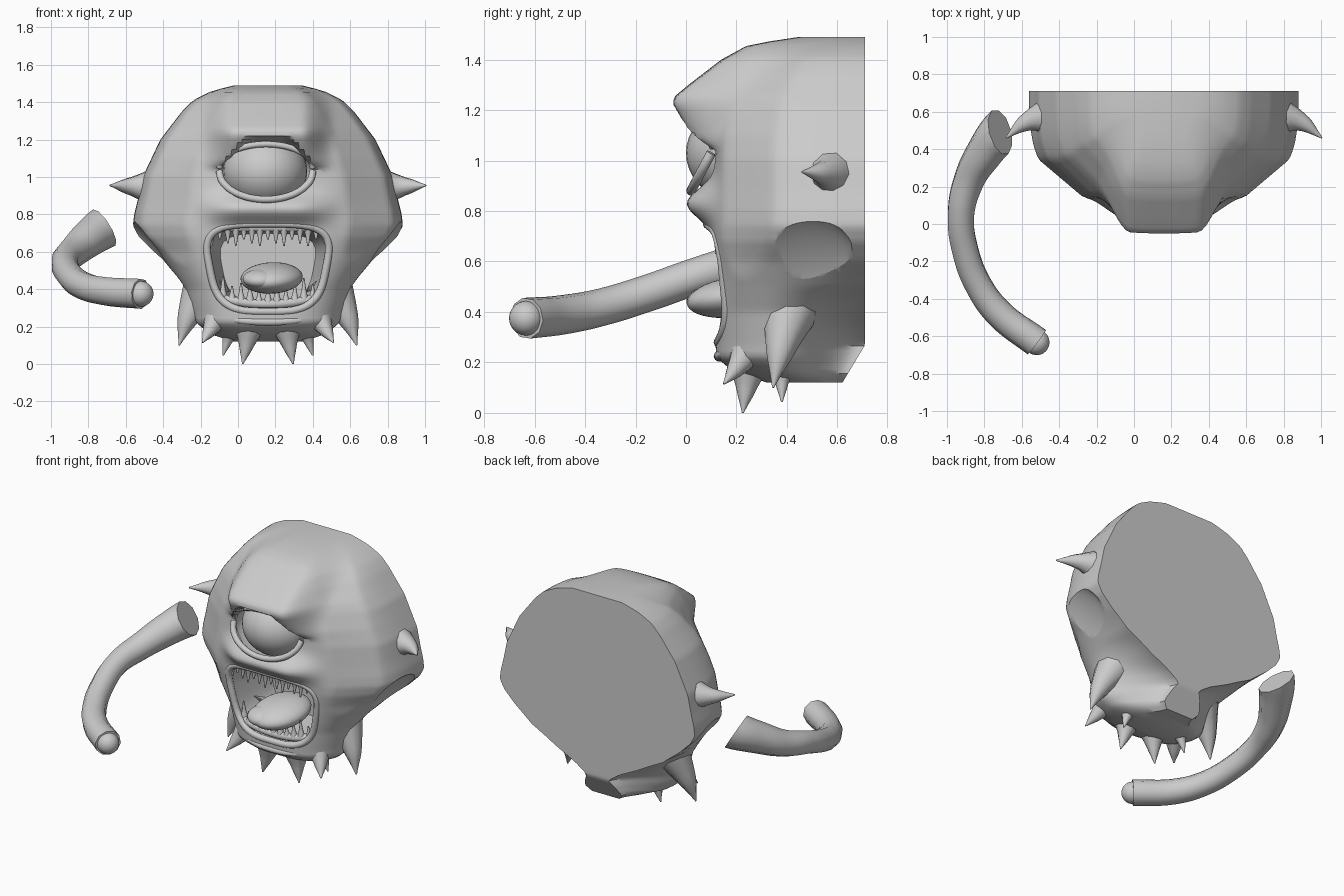
import bpy, bmesh, math
from mathutils import Vector

cube = bpy.data.objects.get("Cube")
if cube:
    bpy.data.objects.remove(cube, do_unlink=True)

CX, POWER = 0.16, 3.1          # body centre line, squareness of the cross-section
grey = bpy.data.materials.new("clay grey")
grey.use_nodes = True
grey.diffuse_color = (0.6, 0.6, 0.6, 1)
grey.node_tree.nodes["Principled BSDF"].inputs["Base Color"].default_value = grey.diffuse_color


def activate(ob):
    bpy.ops.object.select_all(action='DESELECT')
    ob.select_set(True)
    bpy.context.view_layer.objects.active = ob


def finish(ob, angle=40):
    ob.data.materials.clear()
    ob.data.materials.append(grey)
    activate(ob)
    bpy.ops.object.shade_smooth_by_angle(angle=math.radians(angle))
    return ob


def mesh_object(name, verts, faces):
    me = bpy.data.meshes.new(name)
    me.from_pydata(verts, [], faces)
    bm = bmesh.new()
    bm.from_mesh(me)
    bmesh.ops.recalc_face_normals(bm, faces=bm.faces)
    bm.to_mesh(me)
    bm.free()
    ob = bpy.data.objects.new(name, me)
    bpy.context.collection.objects.link(ob)
    return ob


def tube(name, pts, radii, cyclic=False):
    cu = bpy.data.curves.new(name, 'CURVE')
    cu.dimensions = '3D'
    cu.bevel_depth, cu.bevel_resolution, cu.use_fill_caps = 1, 3, True
    cu.resolution_u = 6
    sp = cu.splines.new('BEZIER')
    sp.bezier_points.add(len(pts) - 1)
    for point, p, r in zip(sp.bezier_points, pts, radii):
        point.co, point.radius = p, r
        point.handle_left_type = point.handle_right_type = 'AUTO'
    sp.use_cyclic_u = cyclic
    ob = bpy.data.objects.new(name, cu)
    bpy.context.collection.objects.link(ob)
    activate(ob)
    bpy.ops.object.convert(target='MESH')
    return finish(bpy.context.view_layer.objects.active)


def spike(name, base, tip, r, bend=(0, 0, 0)):
    a, b = Vector(base), Vector(tip)
    mid = a.lerp(b, 0.5) + Vector(bend)
    return tube(name, [a, mid, b], [r, r * 0.45, 0.004])


def ball(name, loc, scale, rot=(0, 0, 0)):
    bpy.ops.mesh.primitive_uv_sphere_add(segments=32, ring_count=20, location=loc, rotation=rot)
    ob = bpy.context.object
    ob.name, ob.scale = name, scale
    return finish(ob)


def lookup(table, z):
    for (z0, v0), (z1, v1) in zip(table, table[1:]):
        if z <= z1:
            return v0 + (v1 - v0) * max(0, (z - z0) / (z1 - z0))
    return table[-1][1]


def step(a, b, v):
    t = min(1, max(0, (v - a) / (b - a)))
    return t * t * (3 - 2 * t)


# Body profile by height: half width, narrowing at the back, front depth, brow depth
WIDTH = [(.12, .2), (.16, .34), (.22, .42), (.4, .475), (.5, .54), (.6, .61), (.68, .69), (.74, .722),
         (.8, .715), (.88, .695), (1, .67), (1.2, .575), (1.35, .46), (1.41, .4), (1.46, .3), (1.49, .18)]
TAPER = [(.12, .5), (.2, .3), (.27, .18), (.33, .36), (.4, .64), (.5, .9), (.6, 1)]
FRONT = [(.12, .32), (.17, .18), (.22, .12), (.4, .11), (.7, .1), (1.1, .11), (1.25, .15),
         (1.35, .23), (1.42, .31), (1.49, .5)]
BROW = [(1.05, .04), (1.22, -.05), (1.25, -.05), (1.3, .01), (1.4, .14), (1.46, .25), (1.49, .45)]


def back(z):
    return min(.71, .62 + (z - .12) * .6)


def chamfer(z):
    return 1.53 + .1 * (1 - step(.4, .75, z))


def bulge(u, z):
    u = abs(u)
    # Overhanging brow with lower corners, then the muzzle above the mouth
    low = 1.2 - .15 * step(.08, .27, u)
    brow = max(0, lookup(FRONT, z) - lookup(BROW, z)) * step(low - .02, low + .02, z)
    brow *= 1 - step(.18, .36, u)
    muzzle = .1 * math.exp(-((z - .83) / .075) ** 2) * (1 - step(.15, .42, u))
    return brow + muzzle


def front(u, z):
    t = abs(u / lookup(WIDTH, z))
    k = min(max(0, 1 - t ** POWER) ** (1 / POWER), chamfer(z) - t)
    return back(z) - (back(z) - lookup(FRONT, z)) * k - bulge(u, z)


# Body shell: stacked half-round rings closed by a flat back
ROWS, COLS = 76, 80
verts, faces = [], []
for i in range(ROWS + 1):
    z = .12 + 1.37 * i / ROWS
    w, d = lookup(WIDTH, z), back(z) - lookup(FRONT, z)
    for j in range(COLS + 1):
        a = math.pi * j / COLS
        c, s = math.cos(a), max(0, math.sin(a))
        r = min((abs(c) ** POWER + s ** POWER) ** (-1 / POWER), chamfer(z) / (abs(c) + s))
        u = w * r * c * (1 - (1 - lookup(TAPER, z)) * (1 - step(0, .6, s)))
        verts.append((CX + u, back(z) - d * r * s - bulge(u, z) * step(.5, .9, s), z))
N = COLS + 1
for i in range(ROWS):
    for j in range(N):
        k = (j + 1) % N
        faces.append((i * N + j, i * N + k, (i + 1) * N + k, (i + 1) * N + j))
faces += [tuple(range(N)), tuple(range(ROWS * N, ROWS * N + N))]
body = mesh_object("body", verts, faces)

# Mouth outline, a rounded trapezoid, and its cavity
mouth = []
for i in range(36):
    a = 2 * math.pi * i / 36
    c, s = math.cos(a), math.sin(a)
    r = (abs(c) ** 3.5 + abs(s) ** 3.5) ** (-1 / 3.5)
    mouth.append((r * c * (.305 + .045 * r * s), .515 + .23 * r * s))
M = len(mouth)
verts = [(CX + u * k, y, .51 + (z - .51) * k) for y, k in ((-.3, 1), (.15, 1), (.48, .8)) for u, z in mouth]
faces = [(i * M + j, i * M + (j + 1) % M, (i + 1) * M + (j + 1) % M, (i + 1) * M + j)
         for i in range(2) for j in range(M)]
faces += [tuple(range(M)), tuple(range(2 * M, 3 * M))]

# Cut the mouth, the eye socket and a shallow dish at each shoulder
cutters = [mesh_object("mouth_cutter", verts, faces),
           ball("socket_cutter", (CX - .01, .16, 1.02), (.255, .25, .165))]
for side in (1, -1):
    cutters.append(ball("shoulder_cutter", (CX + side * .65, .46, .61), (.055, .21, .22), (0, side * .62, 0)))
for cutter in cutters:
    mod = body.modifiers.new("cut", 'BOOLEAN')
    mod.operation, mod.object, mod.solver = 'DIFFERENCE', cutter, 'EXACT'
    activate(body)
    bpy.ops.object.modifier_apply(modifier=mod.name)
    bpy.data.objects.remove(cutter, do_unlink=True)
finish(body, 35)

# Lips, chin crease and eyelids
tube("lips", [(CX + u * 1.02, front(u, z) + .014, .515 + (z - .515) * 1.02) for u, z in mouth],
     [.021] * M, cyclic=True)
tube("chin_fold", [(CX + u, front(u, .225) + .012, .225 + .3 * u * u) for u in (-.28, -.14, 0, .14, .28)],
     [.01, .018, .022, .018, .01])
lid = [math.pi * (1 + i / 12) for i in range(13)]
for name, y, bow, z, rise, r in (("lower_eyelid", .1, .08, 1.03, .15, .019), ("upper_eyelid", .11, .05, 1.05, -.125, .017)):
    tube(name, [(CX - .01 + .25 * math.cos(a), y + bow * math.sin(a), z + rise * math.sin(a)) for a in lid],
         [r] * len(lid))
ball("eye", (CX - .015, .23, 1.03), (.225, .23, .2))

# Tongue, gums and teeth
ball("tongue", (CX + .02, .2, .46), (.165, .2, .08), (math.radians(8), 0, math.radians(-12)))
ball("tongue_tip", (CX - .04, .09, .455), (.095, .09, .05), (math.radians(12), 0, 0))
for name, half, root, gum_z, drop, count in (("upper", .3, .045, .73, -.1, 15), ("lower", .24, .04, .32, .12, 11)):
    spots = [half * (2 * i / (count - 1) - 1) for i in range(count)]
    line = [(CX + u, front(u, gum_z) + root, gum_z + (.5 * u * u if drop > 0 else 0)) for u in spots]
    tube(name + "_gum", line, [.025] * count)
    for i, p in enumerate(line):
        size = (1, .65, .85)[i % 3]
        spike(name + "_tooth", p, (p[0], p[1] - .01, p[2] + drop * size), .026)

# Horns on the cheeks, and spikes around the chin, on both sides
for side, word in ((1, "left"), (-1, "right")):
    spike(word + "_horn", (CX + side * .6, .58, .945), (CX + side * .845, .46, .955), .11, (side * .01, .025, 0))
    spike(word + "_jaw_spike", (CX + side * .32, .42, .45), (CX + side * .475, .345, .1), .13, (side * .03, -.01, -.03))
    spike(word + "_chin_spike", (CX + side * .26, .26, .27), (CX + side * .35, .15, .115), .08, (side * .01, -.01, -.02))
    spike(word + "_front_spike", (CX + side * .1, .25, .2), (CX + side * .135, .225, 0), .085, (0, 0, -.01))
    spike(word + "_under_spike", (CX + side * .2, .38, .18), (CX + side * .24, .38, .045), .055)

# Severed arm, sliced flat at the shoulder end, with a knobbed tip
path = [(-.58, .6, .8), (-.715, .49, .73), (-.8, .38, .67), (-.88, .24, .6), (-.925, .05, .545),
        (-.9, -.15, .475), (-.83, -.33, .42), (-.72, -.48, .39), (-.52, -.632, .375)]
slice_point, slice_normal = Vector(path[1]), Vector((.8, .25, .5))
arm = tube("right_arm", path, [.122, .114, .1, .084, .073, .073, .074, .078, .082])
bm = bmesh.new()
bm.from_mesh(arm.data)
bmesh.ops.remove_doubles(bm, verts=bm.verts, dist=.0005)
bmesh.ops.bisect_plane(bm, geom=bm.verts[:] + bm.edges[:] + bm.faces[:],
                       plane_co=slice_point, plane_no=slice_normal)
# Drop only the shoulder stub beyond the slice
stub = [v for v in bm.verts if v.co.y > .2 and (v.co - slice_point).dot(slice_normal) > .0005]
bmesh.ops.delete(bm, geom=stub, context='VERTS')
bmesh.ops.holes_fill(bm, edges=[e for e in bm.edges if e.is_boundary])
bmesh.ops.recalc_face_normals(bm, faces=bm.faces)
bm.to_mesh(arm.data)
bm.free()
finish(arm)
ball("arm_tip", (-.52, -.633, .375), (.068, .068, .068))
